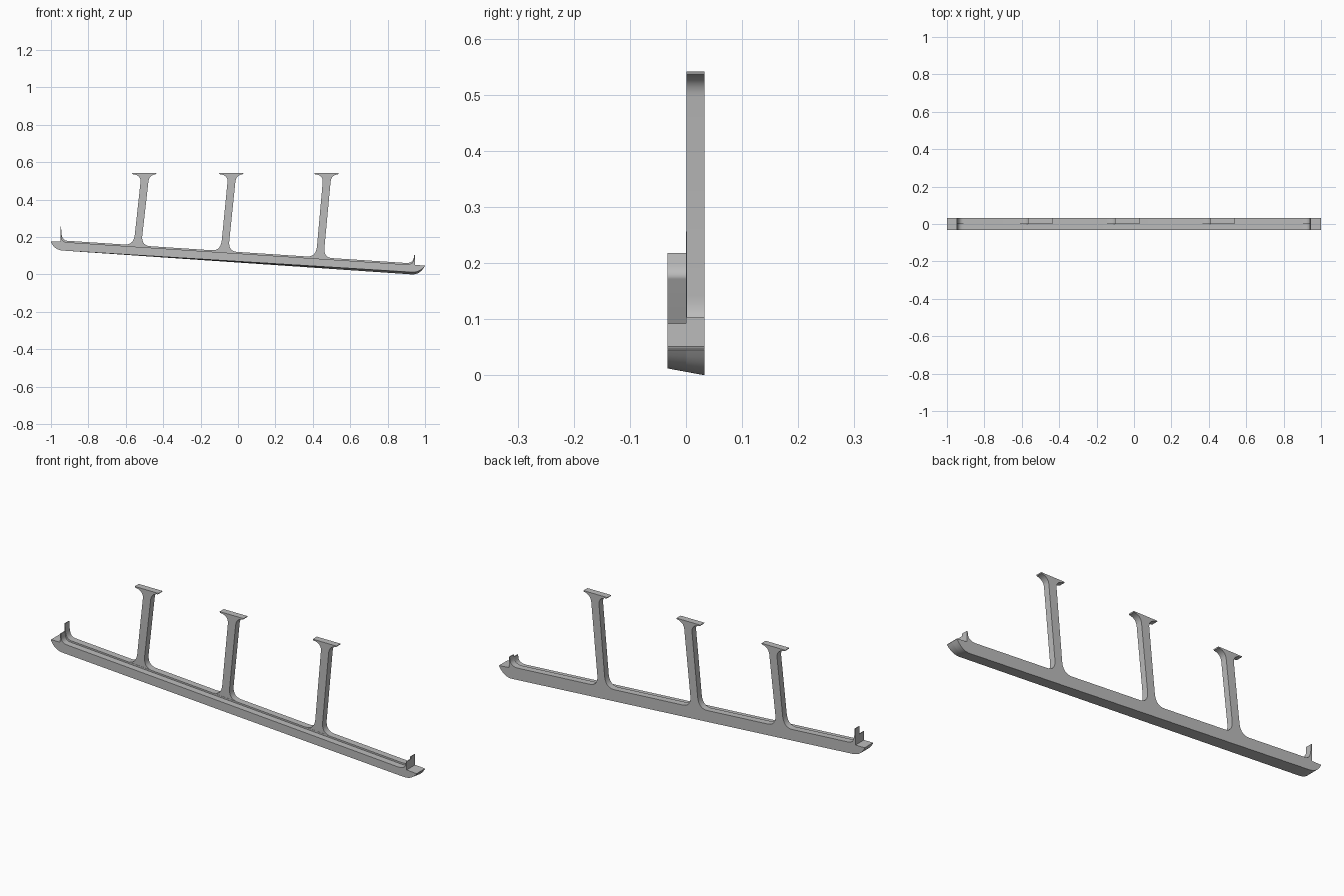
import bpy
import bmesh
from mathutils import Vector

cube = bpy.data.objects.get("Cube")
if cube:
    bpy.data.objects.remove(cube, do_unlink=True)

grey = bpy.data.materials.new("Plain grey")
grey.use_nodes = True
colour = (0.5, 0.5, 0.5, 1)
grey.diffuse_color = colour
grey.node_tree.nodes["Principled BSDF"].inputs["Base Color"].default_value = colour

DEPTH = 0.033
SLOPE = -0.0655


def bend(a, c, b, n=7):
    """Quadratic curve from a to b pulled towards c."""
    a, b, c = Vector(a), Vector(b), Vector(c)
    return [tuple(a * (1 - t) ** 2 + c * 2 * t * (1 - t) + b * t * t)
            for t in (i / n for i in range(n + 1))]


def loft(name, front, back, y0, y1):
    """Solid between a front outline and a matching back outline."""
    bm = bmesh.new()
    rings = [[bm.verts.new((x, y, z)) for x, z in line]
             for line, y in ((front, y0), (back, y1))]
    n = len(front)
    for ring in rings:
        bm.faces.new(ring)
    for i in range(n):
        j = (i + 1) % n
        bm.faces.new((rings[0][i], rings[0][j], rings[1][j], rings[1][i]))
    bmesh.ops.recalc_face_normals(bm, faces=bm.faces)
    mesh = bpy.data.meshes.new(name)
    bm.to_mesh(mesh)
    bm.free()
    mesh.materials.append(grey)
    obj = bpy.data.objects.new(name, mesh)
    bpy.context.collection.objects.link(obj)
    bpy.ops.object.select_all(action='DESELECT')
    obj.select_set(True)
    bpy.context.view_layer.objects.active = obj
    bpy.ops.object.shade_smooth_by_angle(angle=0.6)


def rail_outline(y, top, fin_left, fin_right):
    """Sloping rail with rounded ends, flat tabs and upright end fins."""
    def upper(x):
        return top + SLOPE * x

    def lower(x):
        return 0.0665 - 0.065 * x - y / DEPTH * (0.003 + 0.0033 * x)

    zl, zr = upper(-0.91), upper(0.90)
    left = [(-1, 0.175), (-0.95, 0.175), (-0.95, fin_left), (-0.946, fin_left)]
    left += bend((-0.944, zl + 0.6 * (fin_left - zl)), (-0.942, zl), (-0.91, zl))
    right = bend((0.90, zr), (0.938, zr), (0.94, zr + 0.7 * (fin_right - zr)))
    right += [(0.942, fin_right), (0.946, fin_right), (0.946, 0.051), (1, 0.047)]
    under = bend((1, 0.045), (0.972, lower(0.97)), (0.93, lower(0.93)))
    under += bend((-0.93, lower(-0.93)), (-0.98, lower(-0.95)), (-1, 0.172))
    return left + right + under


# Lower front ledge and higher rear rail
for name, y0, y1, dims in (("front_ledge", -DEPTH, 0, (0.112, 0.218, 0.092)),
                           ("rear_rail", 0, DEPTH, (0.12, 0.256, 0.104))):
    loft(name, rail_outline(y0, *dims), rail_outline(y1, *dims), y0, y1)


# Leaning posts with flared feet and heads
def post(name, x):
    """x is the middle of the shaft just below the head."""
    def rail(px):
        return 0.12 + SLOPE * px

    half, top = 0.021, 0.541
    foot = x - 0.034
    zf = rail(foot)
    line = bend((foot - 0.075, rail(foot - 0.075)), (foot - half - 0.004, zf),
                (foot - half + 0.003, zf + 0.055))
    line += bend((x - half, 0.495), (x - half + 0.003, 0.531), (x - 0.064, 0.536))
    line += [(x - 0.066, top), (x + 0.064, top)]
    line += bend((x + 0.062, 0.536), (x + half + 0.003, 0.531), (x + half, 0.495))
    line += bend((foot + half + 0.001, zf + 0.05), (foot + half - 0.003, zf),
                 (foot + 0.063, rail(foot + 0.063)))
    loft(name, line, line, 0.001, DEPTH)


for name, x in (("right_post", -0.5), ("middle_post", -0.035), ("left_post", 0.474)):
    post(name, x)
